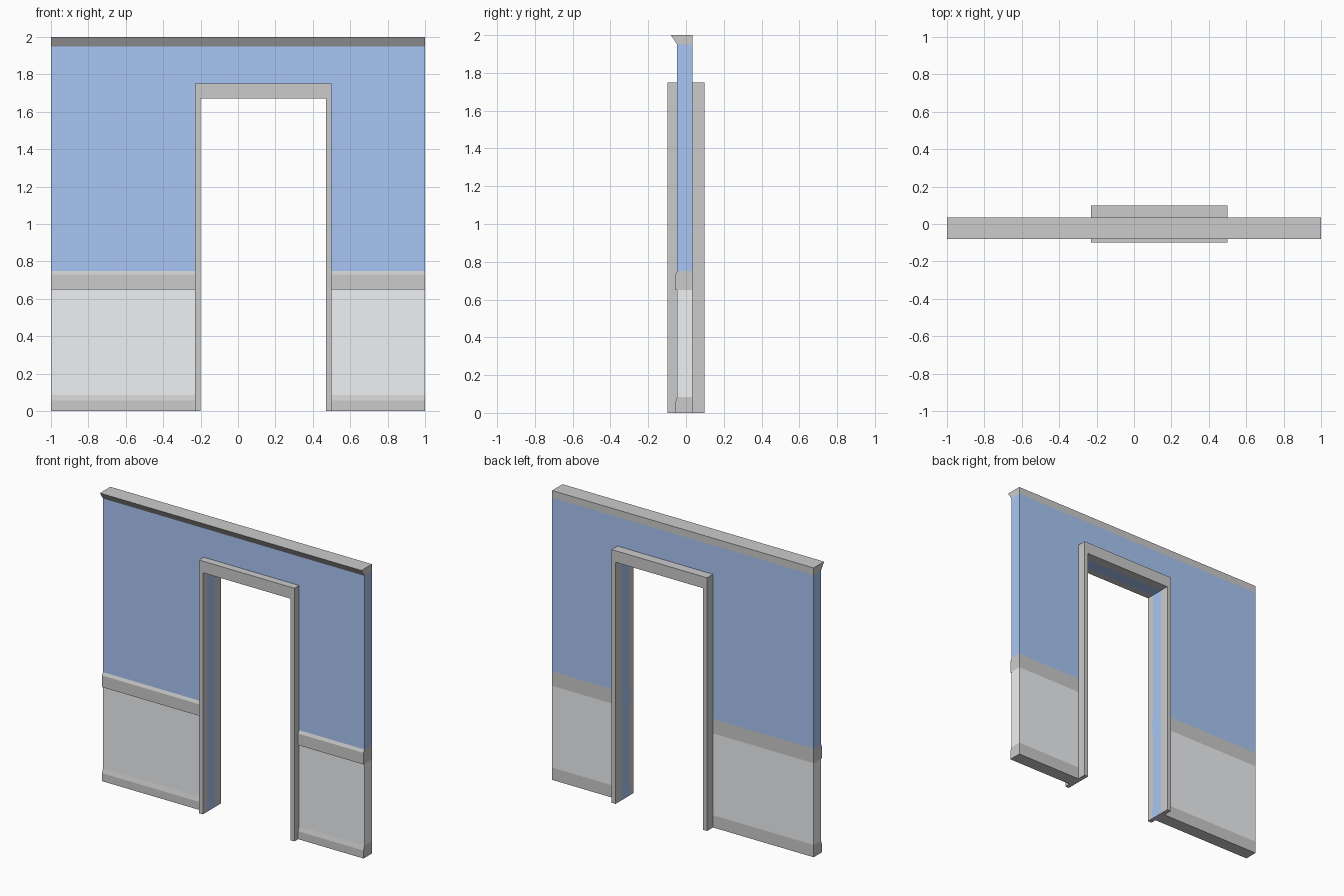
import bpy, bmesh
from mathutils import Vector

if "Cube" in bpy.data.objects:
    bpy.data.objects.remove(bpy.data.objects["Cube"])


def material(name, rgb):
    m = bpy.data.materials.new(name)
    m.diffuse_color = (*rgb, 1)
    m.use_nodes = True
    m.node_tree.nodes["Principled BSDF"].inputs["Base Color"].default_value = m.diffuse_color
    return m


BLUE = material("blue_paint", (0.40, 0.565, 0.91))
PANEL = material("pale_panel", (0.865, 0.88, 0.90))
TRIM = material("trim_grey", (0.8, 0.8, 0.8))

FRONT, BACK, BUMP = -0.047, 0.034, -0.057   # wall faces and moulding face
LEFT, RIGHT, HEAD = -0.20, 0.47, 1.67       # door opening
RAIL0, RAIL1, BASE, CROWN = 0.65, 0.75, 0.085, 1.95


def prism(name, points, depth, mats, jamb=None):
    """Extrude a polygon along depth; the face at x = jamb takes the second material."""
    bm = bmesh.new()
    face = bm.faces.new([bm.verts.new(p) for p in points])
    ext = bmesh.ops.extrude_face_region(bm, geom=[face])
    bmesh.ops.translate(bm, vec=Vector(depth),
                        verts=[v for v in ext["geom"] if isinstance(v, bmesh.types.BMVert)])
    bmesh.ops.recalc_face_normals(bm, faces=bm.faces)
    if jamb is not None:
        for f in bm.faces:
            if all(abs(v.co.x - jamb) < 1e-4 for v in f.verts):
                f.material_index = 1
    mesh = bpy.data.meshes.new(name)
    bm.to_mesh(mesh)
    bm.free()
    for m in mats:
        mesh.materials.append(m)
    ob = bpy.data.objects.new(name, mesh)
    bpy.context.collection.objects.link(ob)
    return ob


def band(name, profile, x0, x1, mat, jamb=None):
    """Wall band: a (y, z) front profile closed by the flat back, run along x."""
    pts = [(BACK, profile[0][1])] + profile + [(BACK, profile[-1][1])]
    prism(name, [(x0, y, z) for y, z in pts], (x1 - x0, 0, 0), [mat, BLUE], jamb)


def flat(z0, z1):
    return [(FRONT, z0), (FRONT, z1)]


# Wall pieces on each side of the door, with blue jambs
for side, x0, x1, jamb in (("left", -1, LEFT, LEFT), ("right", RIGHT, 1, RIGHT)):
    band("baseboard_" + side, [(BUMP, 0), (BUMP, 0.055), (FRONT, BASE)], x0, x1, TRIM, jamb)
    band("wainscot_" + side, flat(BASE, RAIL0), x0, x1, PANEL, jamb)
    band("chair_rail_" + side, [(FRONT, RAIL0), (BUMP, RAIL0), (BUMP, 0.73), (FRONT, RAIL1)],
         x0, x1, TRIM, jamb)

# Painted upper wall in one piece around the opening
outline = [(-1, RAIL1), (LEFT, RAIL1), (LEFT, HEAD), (RIGHT, HEAD),
           (RIGHT, RAIL1), (1, RAIL1), (1, CROWN), (-1, CROWN)]
prism("upper_wall", [(x, FRONT, z) for x, z in outline], (0, BACK - FRONT, 0), [BLUE])

# Sloped crown moulding
band("crown_moulding", [(FRONT, CROWN), (-0.08, 2.0)], -1, 1, TRIM)

# Door casings, front and back
frame = [(-0.23, 0), (LEFT, 0), (LEFT, HEAD), (RIGHT, HEAD),
         (RIGHT, 0), (0.5, 0), (0.5, 1.75), (-0.23, 1.75)]
for name, y0, y1 in (("door_casing_front", -0.098, FRONT), ("door_casing_back", BACK, 0.098)):
    prism(name, [(x, y0, z) for x, z in frame], (0, y1 - y0, 0), [TRIM])
